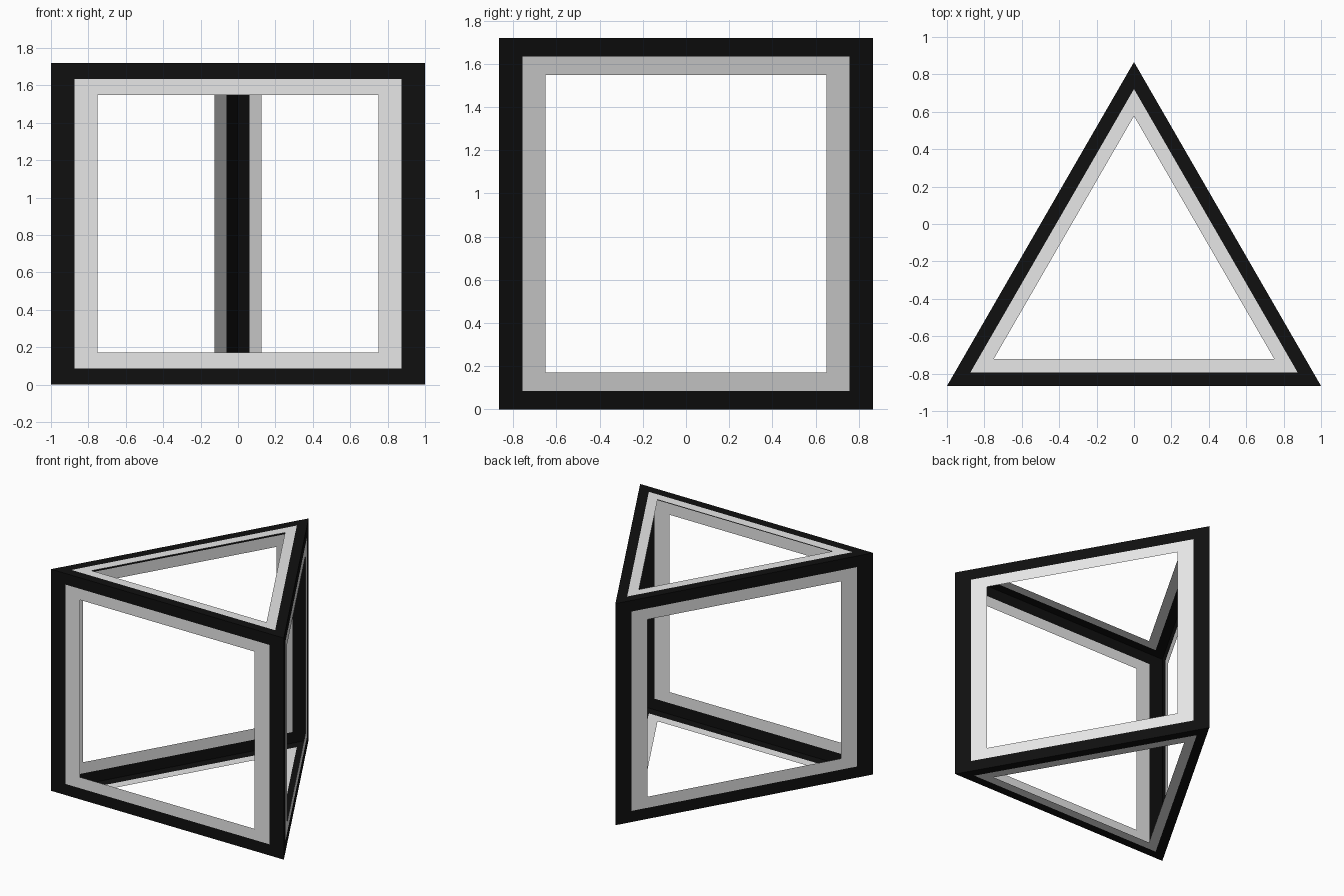
import bpy
import bmesh
import math
from mathutils import Vector

cube = bpy.data.objects.get("Cube")
if cube:
    bpy.data.objects.remove(cube, do_unlink=True)

HEIGHT = 1.72
RADIUS = 2 / math.sqrt(3)      # triangle with sides of 2
CENTRE_Y = -RADIUS / 4         # centres the bounding box on y = 0


def make_material(name, colour):
    mat = bpy.data.materials.new(name)
    mat.use_nodes = True
    mat.diffuse_color = colour
    mat.node_tree.nodes["Principled BSDF"].inputs["Base Color"].default_value = colour
    return mat


black = make_material("black_border", (0.005, 0.005, 0.005, 1))
white = make_material("white_band", (0.8, 0.8, 0.8, 1))


def open_panel(name, corners):
    """Thin sheet with an opening: black outer ring, white inner ring."""
    centre = sum(corners, Vector()) / len(corners)
    bm = bmesh.new()
    rings = []
    for flat, tall in ((1, 1), (0.875, 0.9), (0.75, 0.8)):
        scale = Vector((flat, flat, tall))
        rings.append([bm.verts.new(centre + (c - centre) * scale) for c in corners])
    n = len(corners)
    for index in range(2):
        outer, inner = rings[index], rings[index + 1]
        for i in range(n):
            j = (i + 1) % n
            face = bm.faces.new((outer[i], outer[j], inner[j], inner[i]))
            face.material_index = index
    mesh = bpy.data.meshes.new(name)
    bm.to_mesh(mesh)
    bm.free()
    mesh.materials.append(black)
    mesh.materials.append(white)
    obj = bpy.data.objects.new(name, mesh)
    bpy.context.collection.objects.link(obj)


# Triangle corners, counter-clockwise: front right, front left, back
base = []
for angle in (210, 330, 90):
    a = math.radians(angle)
    base.append(Vector((RADIUS * math.cos(a), CENTRE_Y + RADIUS * math.sin(a), 0)))
up = Vector((0, 0, HEIGHT))
top = [c + up for c in base]

# Triangular ends
open_panel("top_panel", top)
open_panel("bottom_panel", base[::-1])

# Three upright sides
for i, name in enumerate(("front_panel", "left_panel", "right_panel")):
    j = (i + 1) % 3
    open_panel(name, [base[i], base[j], top[j], top[i]])
